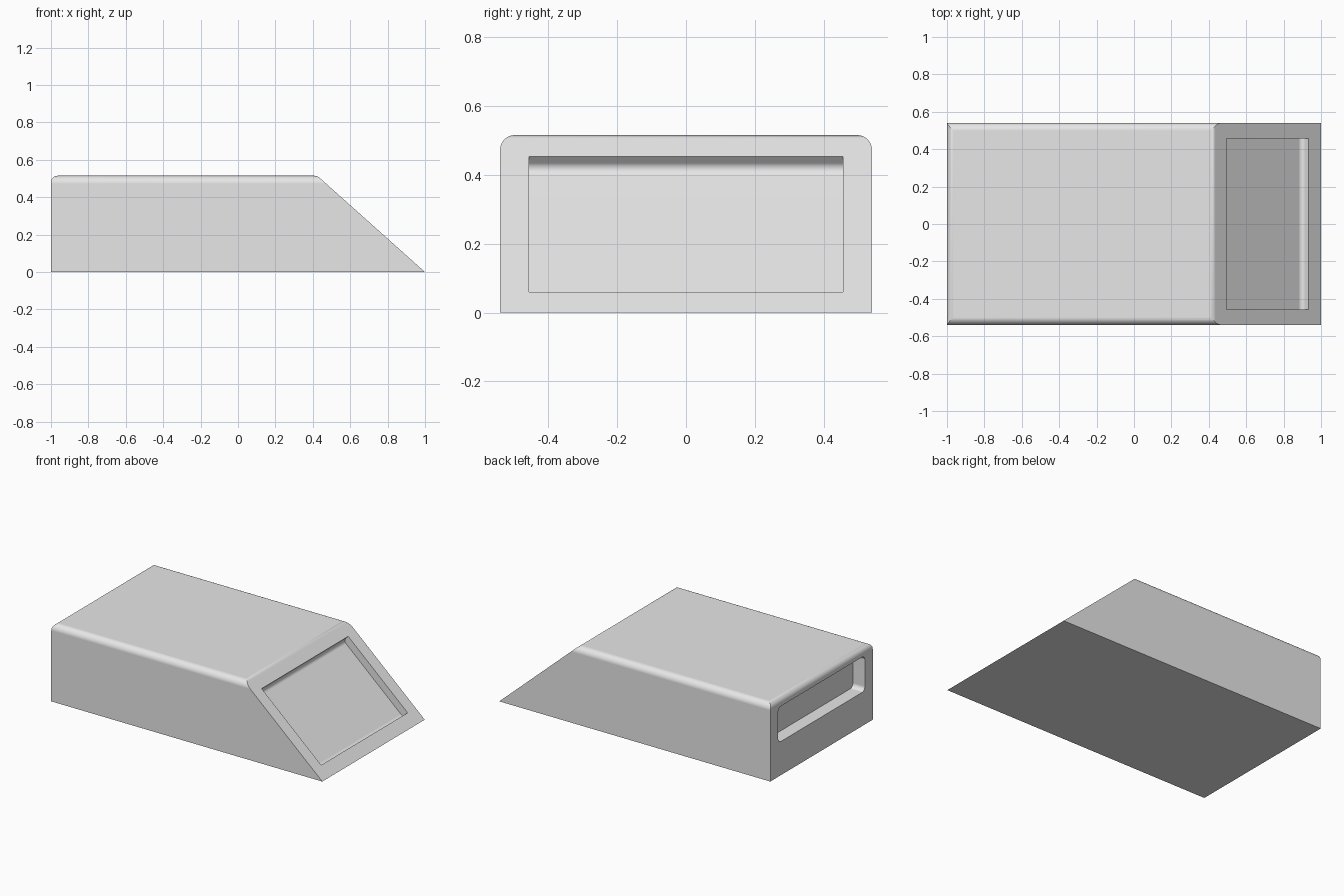
import bpy
import bmesh
import math
from mathutils import Vector

if "Cube" in bpy.data.objects:
    bpy.data.objects.remove(bpy.data.objects["Cube"], do_unlink=True)

# Single plain grey
grey = bpy.data.materials.new("light grey")
grey.use_nodes = True
grey.diffuse_color = (0.8, 0.8, 0.8, 1)
grey.node_tree.nodes["Principled BSDF"].inputs["Base Color"].default_value = (0.8, 0.8, 0.8, 1)


def rounded(corners, steps=8):
    """Turn (u, v, radius) corners into an outline with filleted corners."""
    out = []
    for i, (u, v, r) in enumerate(corners):
        p = Vector((u, v))
        if r == 0:
            out.append(p)
            continue
        a = (Vector(corners[i - 1][:2]) - p).normalized()
        b = (Vector(corners[(i + 1) % len(corners)][:2]) - p).normalized()
        half = a.angle(b) / 2
        centre = p + (a + b).normalized() * (r / math.sin(half))
        start = p + a * (r / math.tan(half)) - centre
        end = p + b * (r / math.tan(half)) - centre
        sweep = math.pi - 2 * half
        for k in range(steps + 1):
            t = k / steps
            out.append(centre + (start * math.sin((1 - t) * sweep)
                                 + end * math.sin(t * sweep)) / math.sin(sweep))
    return out


def prism(name, outline, axis, lo, hi):
    """Extrude an outline along x (outline in yz) or y (outline in xz)."""
    place = {"x": lambda p, w: (w, p.x, p.y), "y": lambda p, w: (p.x, w, p.y)}[axis]
    bm = bmesh.new()
    face = bm.faces.new([bm.verts.new(place(p, lo)) for p in outline])
    new = bmesh.ops.extrude_face_region(bm, geom=[face])["geom"]
    shift = Vector(place(Vector((0, 0)), hi - lo))
    bmesh.ops.translate(bm, vec=shift, verts=[g for g in new if isinstance(g, bmesh.types.BMVert)])
    bmesh.ops.recalc_face_normals(bm, faces=bm.faces)
    mesh = bpy.data.meshes.new(name)
    bm.to_mesh(mesh)
    bm.free()
    mesh.materials.append(grey)
    obj = bpy.data.objects.new(name, mesh)
    bpy.context.collection.objects.link(obj)
    return obj


def combine(obj, tool, operation):
    """Apply a boolean and discard the tool."""
    tool.hide_render = True
    mod = obj.modifiers.new("cut", "BOOLEAN")
    mod.object, mod.operation, mod.solver = tool, operation, "EXACT"
    bpy.context.view_layer.objects.active = obj
    bpy.ops.object.modifier_apply(modifier=mod.name)
    bpy.data.objects.remove(tool, do_unlink=True)


HEIGHT, HALF_W, SLOPE_X = 0.515, 0.54, 0.424

# Wedge body: side profile trimmed by a cross-section with rounded shoulders
body = prism("wedge_body", rounded([(-1, 0, 0), (1, 0, 0), (SLOPE_X, HEIGHT, 0.04),
                                    (-1, HEIGHT, 0.035)]), "y", -1, 1)
shoulders = prism("shoulder_trim", rounded([(-HALF_W, -0.2, 0), (HALF_W, -0.2, 0),
                                            (HALF_W, HEIGHT + 0.0002, 0.043),
                                            (-HALF_W, HEIGHT + 0.0002, 0.043)]), "x", -1.2, 1.2)
combine(body, shoulders, "INTERSECT")

# Shallow panel recess in the slope, filleted along its upper and lower floor edges
along = Vector((1 - SLOPE_X, -HEIGHT)).normalized()
normal = Vector((-along.y, along.x))
foot = Vector((1, 0))
top, low = foot - along * 0.679, foot - along * 0.09
depth = 0.05
recess = [(*(top - normal * depth), 0.025), (*(low - normal * depth), 0.025),
          (*(low + normal * 0.1), 0), (*(top + normal * 0.1), 0)]
combine(body, prism("slope_recess", rounded(recess), "y", -0.456, 0.456), "DIFFERENCE")

# Slot with rounded corners in the upright end
slot = [(-0.457, 0.225, 0.03), (0.457, 0.225, 0.03), (0.457, 0.46, 0.03), (-0.457, 0.46, 0.03)]
combine(body, prism("end_slot", rounded(slot), "x", -1.1, -0.912), "DIFFERENCE")

# Smooth fillets, crisp flat faces
bpy.ops.object.select_all(action="DESELECT")
body.select_set(True)
bpy.context.view_layer.objects.active = body
bpy.ops.object.shade_smooth_by_angle(angle=math.radians(30))
weighted = body.modifiers.new("flat faces", "WEIGHTED_NORMAL")
weighted.keep_sharp = True
